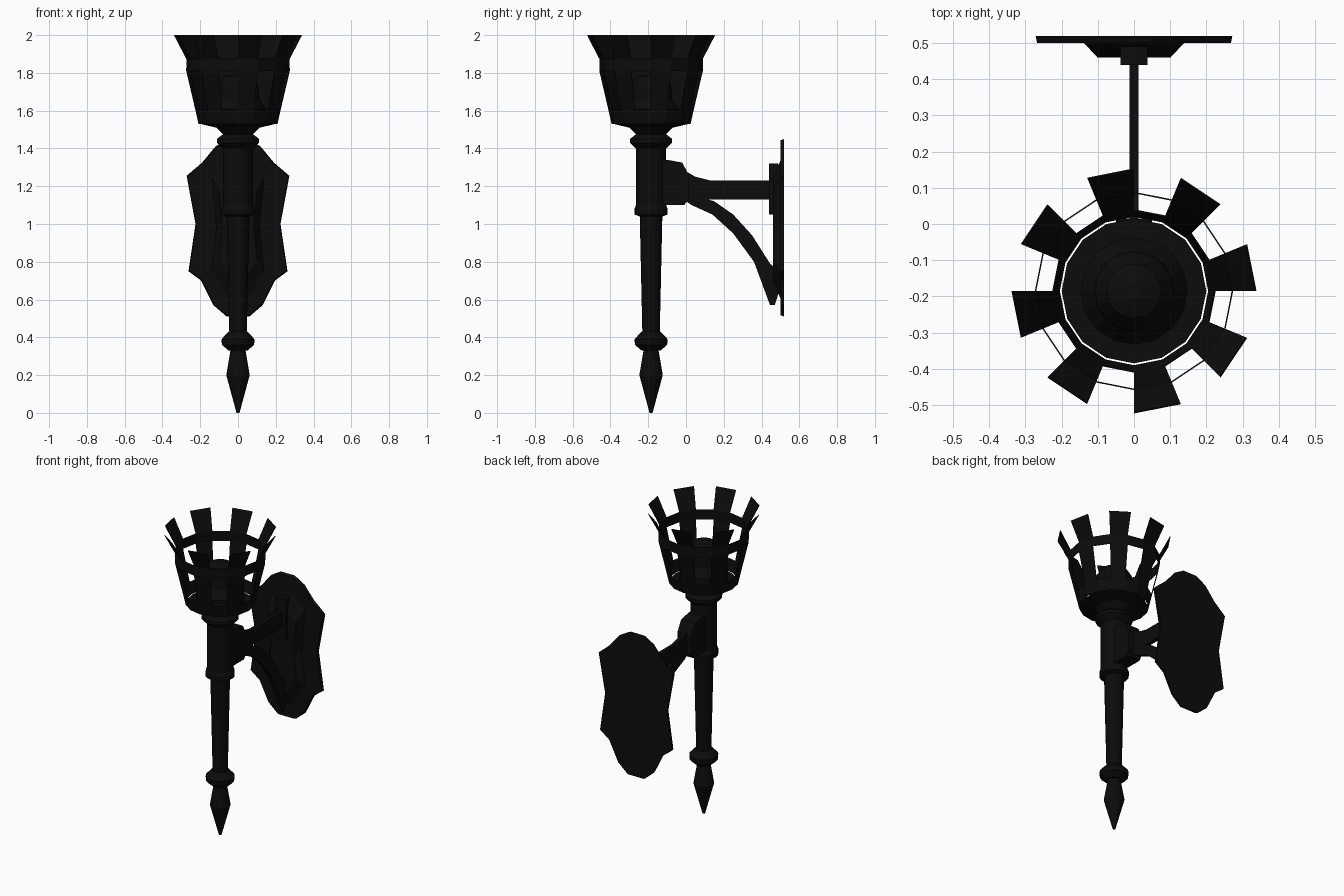
import bpy, bmesh
from math import cos, sin, pi

if "Cube" in bpy.data.objects:
    bpy.data.objects.remove(bpy.data.objects["Cube"], do_unlink=True)

AXIS_Y = -0.185   # depth of the torch axis
SIDES = 16

iron = bpy.data.materials.new("black_iron")
iron.use_nodes = True
iron.diffuse_color = (0.0035, 0.0035, 0.0035, 1)
iron.node_tree.nodes["Principled BSDF"].inputs["Base Color"].default_value = iron.diffuse_color


def finish(name, bm):
    bmesh.ops.remove_doubles(bm, verts=bm.verts, dist=0.0001)
    bmesh.ops.recalc_face_normals(bm, faces=bm.faces)
    mesh = bpy.data.meshes.new(name)
    bm.to_mesh(mesh)
    bm.free()
    mesh.materials.append(iron)
    obj = bpy.data.objects.new(name, mesh)
    bpy.context.collection.objects.link(obj)
    return obj


def revolve(name, profile, keep=lambda level, side: True, capped=True):
    """Turn (radius, z) points around the torch axis, keeping chosen faces."""
    bm = bmesh.new()
    rings = [[bm.verts.new((r * cos(2 * pi * k / SIDES), AXIS_Y + r * sin(2 * pi * k / SIDES), z))
              for k in range(SIDES)] for r, z in profile]
    for level, (low, high) in enumerate(zip(rings, rings[1:])):
        for k in range(SIDES):
            if keep(level, k):
                n = (k + 1) % SIDES
                bm.faces.new((low[k], low[n], high[n], high[k]))
    if capped:
        bm.faces.new(rings[0])
        bm.faces.new(rings[-1])
    return finish(name, bm)


def side_plate(name, outline, width):
    """Extrude a (y, z) outline across x."""
    bm = bmesh.new()
    face = bm.faces.new([bm.verts.new((-width / 2, y, z)) for y, z in outline])
    new = bmesh.ops.extrude_face_region(bm, geom=[face])["geom"]
    bmesh.ops.translate(bm, vec=(width, 0, 0),
                        verts=[v for v in new if isinstance(v, bmesh.types.BMVert)])
    return finish(name, bm)


def wall_layer(name, half, back_y, front_y, inset, mid_z):
    """Mirror a half (x, z) outline and loft it forward with an inset."""
    outline = half + [(-x, z) for x, z in reversed(half)]
    bm = bmesh.new()
    back = [bm.verts.new((x, back_y, z)) for x, z in outline]
    front = [bm.verts.new((x * inset, front_y, mid_z + (z - mid_z) * inset)) for x, z in outline]
    bm.faces.new(back)
    bm.faces.new(front)
    for i in range(len(outline)):
        j = (i + 1) % len(outline)
        bm.faces.new((back[i], back[j], front[j], front[i]))
    return finish(name, bm)


# Torch handle: pointed finial, knob, shaft, collar and stem
revolve("finial", [(0.008, 0), (0.062, 0.2), (0.04, 0.33)])
revolve("knob", [(0.05, 0.33), (0.085, 0.36), (0.088, 0.39), (0.05, 0.43)])
revolve("shaft", [(0.046, 0.42), (0.06, 1.05)])
revolve("collar", [(0.06, 1.04), (0.088, 1.05), (0.088, 1.08), (0.08, 1.1)])
revolve("stem", [(0.08, 1.09), (0.08, 1.41)])
revolve("neck", [(0.08, 1.4), (0.112, 1.43), (0.112, 1.45), (0.08, 1.475), (0.115, 1.51), (0.2, 1.53)])

# Open basket: solid rim, slats on every second side, one hoop
basket = revolve("basket",
                 [(0.205, 1.53), (0.222, 1.605), (0.27, 1.81), (0.27, 1.875), (0.335, 2.0)],
                 keep=lambda level, side: level in (0, 2) or side % 2 == 0, capped=False)
shell = basket.modifiers.new("thickness", 'SOLIDIFY')
shell.thickness = 0.004

# Domed burner inside the basket
revolve("burner", [(0.148, 1.53), (0.148, 1.61), (0.112, 1.66), (0.108, 1.73), (0.075, 1.78), (0.02, 1.8)])

# Arm from the stem to the wall
side_plate("stem_boss", [(-0.19, 1.1), (-0.01, 1.1), (0.015, 1.13), (0.015, 1.26), (-0.02, 1.325), (-0.1, 1.34),
                         (-0.19, 1.34)], 0.1)
side_plate("arm", [(-0.02, 1.13), (0.47, 1.13), (0.47, 1.23), (0.13, 1.23), (0.05, 1.25), (-0.02, 1.29)], 0.026)
side_plate("curved_brace", [(0, 1.12), (0.03, 1.1), (0.14, 1.05), (0.25, 0.95), (0.36, 0.8), (0.445, 0.57),
                            (0.47, 0.57), (0.495, 0.65), (0.49, 0.75), (0.445, 0.79), (0.35, 0.94), (0.25, 1.05),
                            (0.15, 1.12), (0.05, 1.15)], 0.026)
side_plate("arm_socket", [(0.44, 1.05), (0.49, 1.05), (0.49, 1.32), (0.44, 1.32)], 0.074)

# Scalloped wall plate with a raised panel
wall_layer("wall_plate", [(0.05, 1.45), (0.12, 1.41), (0.19, 1.325), (0.272, 1.255), (0.225, 1.0), (0.262, 0.75),
                          (0.195, 0.7), (0.13, 0.57), (0.06, 0.51)], 0.52, 0.5, 0.985, 0.98)
wall_layer("raised_panel", [(0.05, 1.34), (0.14, 1.25), (0.115, 0.98), (0.14, 0.75), (0.05, 0.6)],
           0.502, 0.46, 0.72, 0.98)
